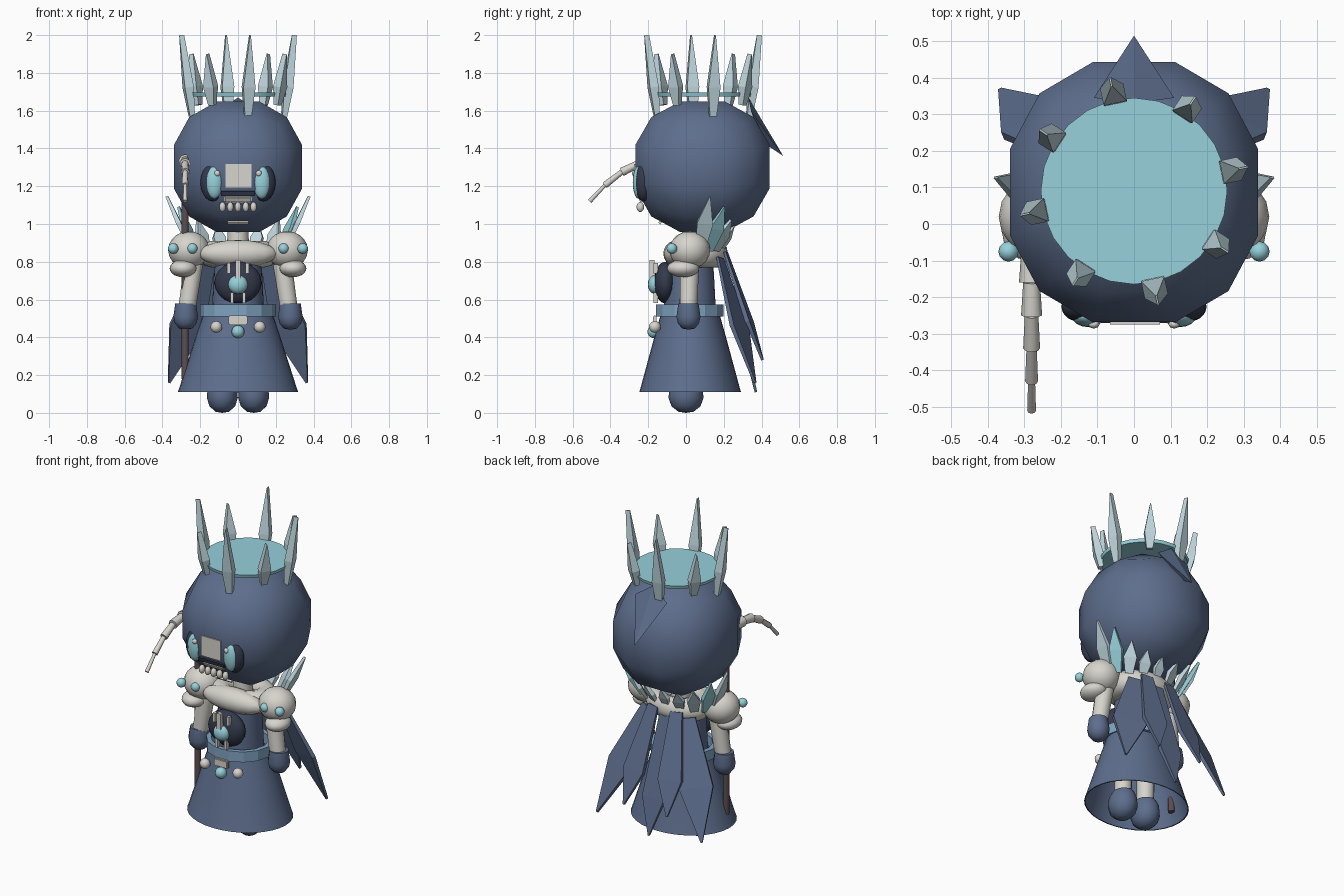
import bpy, bmesh, math
from mathutils import Vector, Matrix

if "Cube" in bpy.data.objects:
    bpy.data.objects.remove(bpy.data.objects["Cube"])


def material(name, r, g, b):
    m = bpy.data.materials.new(name)
    m.use_nodes = True
    m.diffuse_color = (r, g, b, 1)
    m.node_tree.nodes["Principled BSDF"].inputs["Base Color"].default_value = (r, g, b, 1)
    return m


NAVY = material("slate navy", 0.11, 0.155, 0.265)
DARK = material("dark navy", 0.035, 0.043, 0.075)
CREAM = material("bone cream", 0.68, 0.66, 0.61)
CYAN = material("cyan", 0.31, 0.64, 0.71)
ICE = material("pale ice", 0.53, 0.69, 0.74)
BELT = material("belt blue", 0.22, 0.37, 0.54)
WOOD = material("dark wood", 0.11, 0.075, 0.08)


def finish(name, bm, mat, angle=0):
    bmesh.ops.recalc_face_normals(bm, faces=bm.faces)
    for f in bm.faces:
        f.smooth = angle > 0
    me = bpy.data.meshes.new(name)
    bm.to_mesh(me)
    bm.free()
    if angle:
        me.set_sharp_from_angle(angle=math.radians(angle))
    me.materials.append(mat)
    ob = bpy.data.objects.new(name, me)
    bpy.context.collection.objects.link(ob)


def ball(name, loc, size, mat, seg=16):
    bm = bmesh.new()
    bmesh.ops.create_uvsphere(bm, u_segments=seg, v_segments=seg // 2 + 2, radius=1,
                              matrix=Matrix.LocRotScale(Vector(loc), None, Vector(size)))
    finish(name, bm, mat, 80)


def box(name, loc, size, mat, tilt=0, bevel=0.0):
    bm = bmesh.new()
    rot = Matrix.Rotation(tilt, 3, 'X').to_quaternion()
    bmesh.ops.create_cube(bm, size=1, matrix=Matrix.LocRotScale(Vector(loc), rot, Vector(size)))
    if bevel:
        bmesh.ops.bevel(bm, geom=bm.edges[:], offset=bevel, segments=2, affect='EDGES')
    finish(name, bm, mat, 50)


def rod(name, a, b, r1, r2, mat, seg=12):
    a, b = Vector(a), Vector(b)
    rot = (b - a).to_track_quat('Z', 'Y')
    bm = bmesh.new()
    bmesh.ops.create_cone(bm, cap_ends=True, segments=seg, radius1=r1, radius2=r2,
                          depth=(b - a).length,
                          matrix=Matrix.LocRotScale((a + b) / 2, rot, None))
    finish(name, bm, mat, 50)


def lathe(name, loc, profile, mat, sy=1.0, seg=24, angle=40, closed=False):
    """Spin (radius, z) points about z; radius 0 closes an end."""
    bm = bmesh.new()
    vs = [bm.verts.new((r, 0, z)) for r, z in profile]
    pairs = list(zip(vs, vs[1:])) + ([(vs[-1], vs[0])] if closed else [])
    geom = vs + [bm.edges.new(p) for p in pairs]
    bmesh.ops.spin(bm, geom=geom, axis=(0, 0, 1), cent=(0, 0, 0), steps=seg, angle=math.tau)
    bmesh.ops.remove_doubles(bm, verts=bm.verts, dist=0.0005)
    bmesh.ops.transform(bm, verts=bm.verts,
                        matrix=Matrix.LocRotScale(Vector(loc), None, Vector((1, sy, 1))))
    finish(name, bm, mat, angle)


def shard(name, a, b, normal, width, thick, mat, wide_at=0.4, foot=0.6, tip=0.05):
    """Flat-sided crystal from a to b, widest part way along."""
    a, b = Vector(a), Vector(b)
    d = (b - a).normalized()
    u = d.cross(Vector(normal)).normalized()
    n = u.cross(d)
    bm = bmesh.new()
    rings = []
    for t, s in ((0, foot), (wide_at, 1), (1, tip)):
        c = a.lerp(b, t)
        rings.append([bm.verts.new(c + u * i * width * s / 2 + n * j * thick * max(s, 0.55) / 2)
                      for i, j in ((-1, -1), (1, -1), (1, 1), (-1, 1))])
    for lo, hi in zip(rings, rings[1:]):
        for k in range(4):
            bm.faces.new((lo[k], lo[k - 1], hi[k - 1], hi[k]))
    bm.faces.new(rings[0])
    bm.faces.new(rings[-1])
    finish(name, bm, mat)


# Head: rounded cube with three faces per side
bm = bmesh.new()
bmesh.ops.create_cube(bm, size=2)
bmesh.ops.subdivide_edges(bm, edges=bm.edges[:], cuts=2, use_grid_fill=True)
for v in bm.verts:
    p = v.co.normalized()
    v.co = (p.x * 0.375, p.y * 0.393 + 0.087, p.z * 0.382 + 1.303)
finish("head", bm, NAVY, 80)

# Folded point hanging off the back of the head
bm = bmesh.new()
top, left, right, inner, tip = [bm.verts.new(c) for c in (
    (0, 0.33, 1.67), (0.11, 0.345, 1.595), (-0.11, 0.345, 1.595), (0, 0.41, 1.43), (0, 0.515, 1.36))]
for f in ((top, left, tip), (top, tip, right), (left, inner, tip),
          (inner, right, tip), (top, right, inner, left)):
    bm.faces.new(f)
finish("hood_point", bm, NAVY)

# Crown: thin disc and a ring of alternating crystals
lathe("crown_disc", (0, 0.09, 1.675), [(0, 0), (0.25, 0), (0.255, 0.02), (0, 0.02)], CYAN)
for i in range(8):
    a = math.radians(12 + 45 * i)
    out = Vector((math.cos(a), math.sin(a), 0))
    mid = Vector((0, 0.09, 0))
    z0, z1, lean = (1.57, 2.0, 0.305) if i % 2 == 0 else (1.63, 1.9, 0.295)
    shard(f"crown_crystal_{i}", mid + out * 0.25 + Vector((0, 0, z0)),
          mid + out * lean + Vector((0, 0, z1)), out, 0.065, 0.048, ICE, 0.36, 0.55, 0.07)

# Face
box("nose_plate", (0.003, -0.26, 1.255), (0.16, 0.03, 0.15), CREAM, 0, 0.012)
box("nose_shadow", (0, -0.252, 1.165), (0.18, 0.03, 0.025), DARK, 0.3)
box("jaw_plate", (0, -0.235, 1.135), (0.15, 0.03, 0.04), CREAM, 0.5, 0.008)
box("chin_mark", (0, -0.135, 1.01), (0.11, 0.02, 0.014), CREAM, 0.8)
for i in range(5):
    ball(f"tooth_{i}", ((i - 2) * 0.041, -0.242, 1.09), (0.018, 0.02, 0.027), CREAM, 10)

# Torso, neck and chest piece
lathe("torso", (0, 0.02, 0), [(0, 0.5), (0.14, 0.5), (0.13, 0.7), (0.12, 0.86), (0, 0.86)], NAVY)
rod("neck", (0, 0.05, 0.8), (0, 0.05, 1.0), 0.06, 0.055, CREAM)
ball("chest_oval", (0, -0.11, 0.69), (0.125, 0.06, 0.11), DARK)
box("breastbone", (0, -0.18, 0.76), (0.028, 0.024, 0.1), CREAM)
ball("chest_gem", (0, -0.165, 0.68), (0.052, 0.037, 0.05), CYAN)

# Thick collar with a fuller front
ring = [(0.14 + 0.075 * math.cos(math.tau * k / 12), 0.07 * math.sin(math.tau * k / 12))
        for k in range(12)]
lathe("collar", (0, 0.06, 0.84), ring, CREAM, 0.76, 24, 80, True)
ball("collar_front", (0, -0.045, 0.843), (0.21, 0.075, 0.072), CREAM)

# Belt and its ornaments
lathe("belt", (0, 0.02, 0), [(0.17, 0.51), (0.2, 0.51), (0.2, 0.575), (0.17, 0.575)],
      BELT, 0.92, 14, 20, True)
box("buckle", (0, -0.165, 0.49), (0.1, 0.02, 0.05), CREAM, 0, 0.006)
ball("belt_gem", (0, -0.17, 0.43), (0.034, 0.034, 0.034), CYAN)

# Open skirt
lathe("skirt", (0, 0.022, 0), [(0.18, 0.535), (0.225, 0.4), (0.27, 0.26), (0.31, 0.135),
                               (0.319, 0.11), (0.312, 0.11)], NAVY, 0.845, 32, 60)

mitten = [(0, 0.07), (0.055, 0.07), (0.065, 0.0), (0.058, -0.035), (0.035, -0.063), (0, -0.07)]
boot = [(0, 0.17), (0.06, 0.17), (0.078, 0.13), (0.082, 0.08), (0.068, 0.035), (0.035, 0.006), (0, 0)]

# Mirrored parts
for s, side in ((1, "left"), (-1, "right")):
    ball(f"{side}_eye_socket", (s * 0.135, -0.226, 1.22), (0.064, 0.045, 0.1), DARK)
    ball(f"{side}_eye", (s * 0.125, -0.252, 1.22), (0.045, 0.03, 0.086), CYAN)
    ball(f"{side}_eye_glint", (s * 0.11, -0.274, 1.268), (0.016, 0.012, 0.016), CREAM, 8)
    ball(f"{side}_shoulder", (s * 0.26, 0.02, 0.862), (0.11, 0.108, 0.1), CREAM)
    ball(f"{side}_shoulder_pad", (s * 0.29, -0.015, 0.765), (0.072, 0.085, 0.047), CREAM)
    for k, x in enumerate((0.242, 0.343)):
        ball(f"{side}_shoulder_gem_{k}", (s * x, -0.075, 0.87), (0.028, 0.028, 0.028), CYAN, 12)
    rod(f"{side}_arm", (s * 0.235, 0.02, 0.79), (s * 0.27, 0.012, 0.55), 0.052, 0.047, CREAM)
    lathe(f"{side}_hand", (s * 0.277, 0.013, 0.51), mitten, NAVY, 1.0, 14, 50)
    rod(f"{side}_leg", (s * 0.083, 0, 0.15), (s * 0.083, 0.01, 0.5), 0.05, 0.055, CREAM)
    lathe(f"{side}_boot", (s * 0.083, 0, 0), boot, NAVY, 1.13, 12, 50)
    ball(f"{side}_belt_bead", (s * 0.115, -0.165, 0.455), (0.031, 0.031, 0.031), CREAM, 12)
    # Small prongs that hold the chest gem
    for k, (x, z) in enumerate(((0.048, 0.765), (0.032, 0.61))):
        box(f"{side}_gem_prong_{k}", (s * x, -0.16, z), (0.018, 0.024, 0.055), CREAM)
    # Cape side panels
    shard(f"{side}_cape_outer", (s * 0.15, 0.18, 0.82), (s * 0.365, 0.365, 0.16),
          (s * 0.42, 1, 0.3), 0.2, 0.024, NAVY, 0.56, 0.35)
    shard(f"{side}_cape_inner", (s * 0.08, 0.21, 0.85), (s * 0.15, 0.405, 0.28),
          (s * 0.15, 1, 0.3), 0.15, 0.024, NAVY, 0.65, 0.5)
shard("cape_centre", (0, 0.2, 0.84), (0, 0.37, 0.11), (0, 1, 0.25), 0.15, 0.024, NAVY, 0.7, 0.45)

# Crystal ruff around the back of the collar, tallest at the sides
for i in range(9):
    a = math.radians(6 + 21 * i)
    c, q = math.cos(a), math.sin(a)
    h = 0.13 + 0.16 * abs(c) ** 4
    out = Vector((c, q, 0))
    base = Vector((c * 0.25, 0.06 + q * 0.13, 0.86))
    shard(f"ruff_crystal_{i}", base, base + out * h * 0.45 + Vector((0, 0.04 * abs(c), h)), out,
          0.06 + 0.025 * abs(c), 0.026, CYAN if i in (1, 7) else ICE, 0.5)

# Scythe: wooden shaft and stepped bone blade
rod("scythe_shaft", (-0.28, 0.0, 0.18), (-0.28, 0.0, 1.34), 0.019, 0.019, WOOD)
path = [(0.04, 1.3), (-0.06, 1.335), (-0.16, 1.335), (-0.25, 1.32),
        (-0.34, 1.275), (-0.43, 1.205), (-0.51, 1.12)]
for i, (p, q) in enumerate(zip(path, path[1:])):
    r = 0.04 - 0.0056 * i
    rod(f"scythe_blade_{i}", (-0.28, *p), (-0.28, *q), r * 0.8, r, CREAM, 8)
